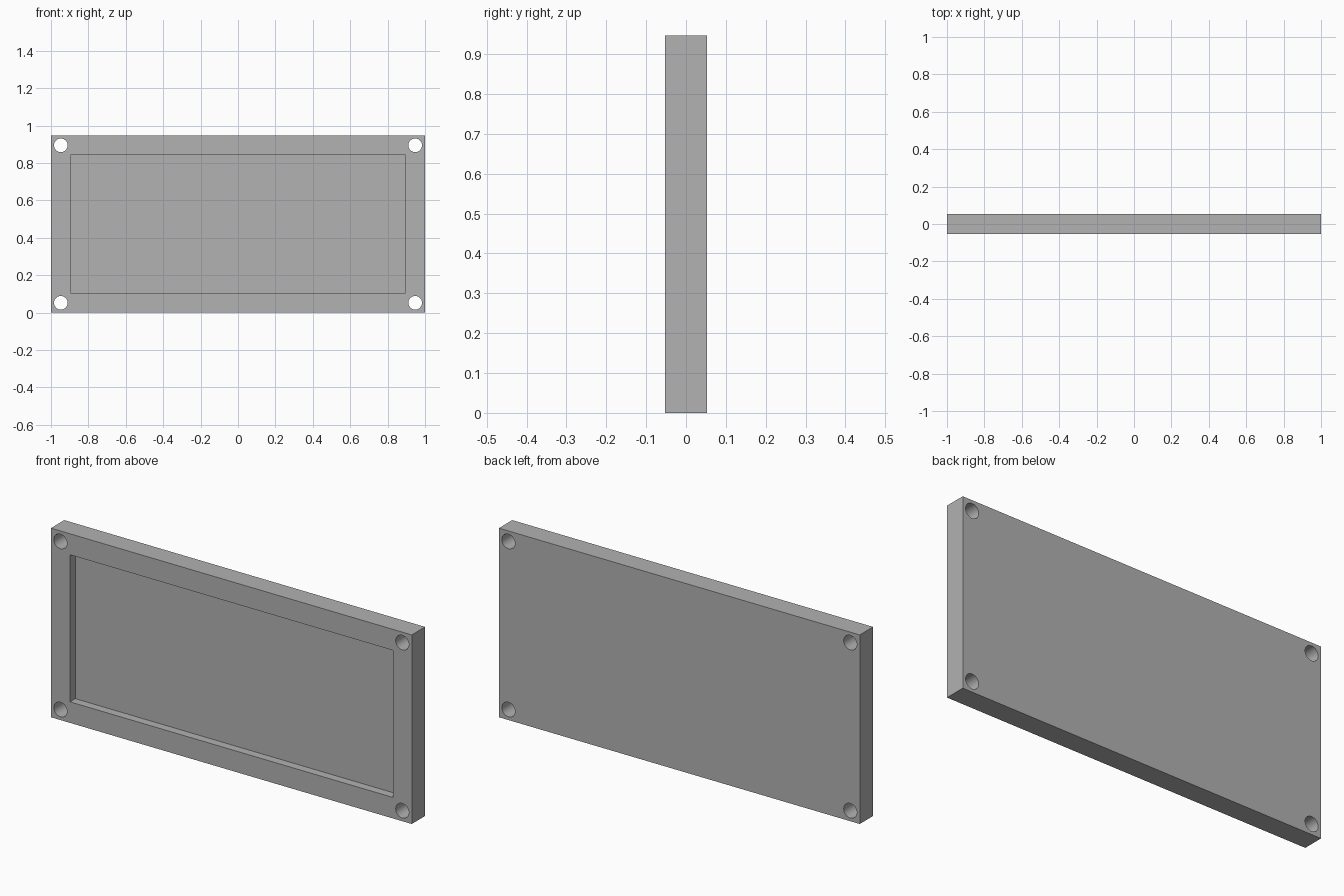
import bpy
import math

if "Cube" in bpy.data.objects:
    bpy.data.objects.remove(bpy.data.objects["Cube"], do_unlink=True)

UNIT = 2 / 95                      # the panel is 95 units wide
WIDTH, HEIGHT, DEPTH = 95 * UNIT, 45 * UNIT, 5 * UNIT
RIM = 5 * UNIT                     # border around the recess
RECESS = 2 * UNIT                  # depth of the recess
HOLE_RADIUS = 1.73 * UNIT

grey = bpy.data.materials.new("plain grey")
grey.use_nodes = True
colour = (0.445, 0.445, 0.445, 1)
grey.diffuse_color = colour
grey.node_tree.nodes["Principled BSDF"].inputs["Base Color"].default_value = colour


def box(name, size, location):
    bpy.ops.mesh.primitive_cube_add(size=1, location=location)
    obj = bpy.context.object
    obj.name = name
    obj.scale = size
    bpy.ops.object.transform_apply(location=False, rotation=False, scale=True)
    obj.data.materials.append(grey)
    return obj


def cut(target, cutter):
    mod = target.modifiers.new("cut", "BOOLEAN")
    mod.operation = "DIFFERENCE"
    mod.solver = "EXACT"
    mod.object = cutter
    bpy.context.view_layer.objects.active = target
    bpy.ops.object.modifier_apply(modifier=mod.name)
    bpy.data.objects.remove(cutter, do_unlink=True)


# Solid panel
panel = box("panel", (WIDTH, DEPTH, HEIGHT), (0, 0, HEIGHT / 2))

# Shallow rectangular recess in the front
cut(panel, box("recess_cutter",
               (WIDTH - 2 * RIM, 2 * RECESS, HEIGHT - 2 * RIM),
               (0, -DEPTH / 2, HEIGHT / 2)))

# Round screw hole through each corner
for side in (-1, 1):
    for level in (-1, 1):
        bpy.ops.mesh.primitive_cylinder_add(
            vertices=48, radius=HOLE_RADIUS, depth=DEPTH * 2,
            location=(side * (WIDTH - RIM) / 2, 0,
                      HEIGHT / 2 + level * (HEIGHT - RIM) / 2),
            rotation=(math.pi / 2, 0, 0))
        hole = bpy.context.object
        hole.name = "hole_cutter"
        hole.data.materials.append(grey)
        cut(panel, hole)

# Smooth hole walls, crisp edges
bpy.ops.object.select_all(action="DESELECT")
panel.select_set(True)
bpy.context.view_layer.objects.active = panel
bpy.ops.object.shade_smooth_by_angle(angle=math.radians(30))
